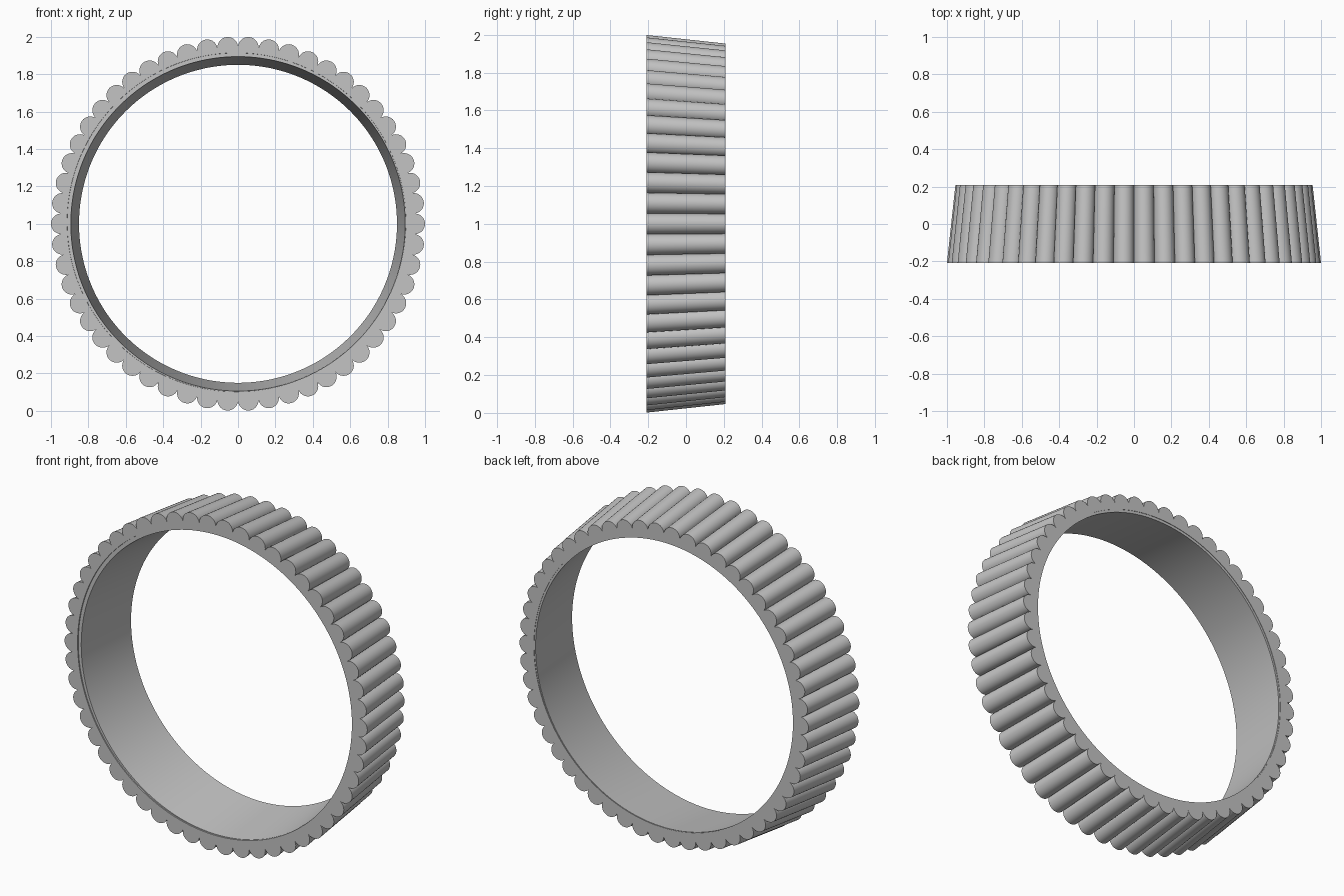
import bpy, bmesh
from math import sin, cos, pi, tau

if "Cube" in bpy.data.objects:
    bpy.data.objects.remove(bpy.data.objects["Cube"])

BUMPS, STEPS = 54, 14          # scallops around the rim, segments per scallop
HALF = 0.208                   # half the width of the band
BACK = 0.955                   # taper from front to back
N = BUMPS * STEPS

grey = bpy.data.materials.new("plain grey")
grey.use_nodes = True
colour = (0.55, 0.55, 0.55, 1)
grey.diffuse_color = colour
grey.node_tree.nodes["Principled BSDF"].inputs["Base Color"].default_value = colour


def circle(radius, cx=0, cz=0):
    return [(cx + radius * cos(tau * i / N - pi / BUMPS),
             cz + radius * sin(tau * i / N - pi / BUMPS)) for i in range(N)]


def scallops(scale):
    """Outline of touching half circles set around a ring."""
    bump = sin(pi / BUMPS) / (1 + sin(pi / BUMPS))
    points = []
    for b in range(BUMPS):
        a = tau * b / BUMPS
        for s in range(STEPS):
            t = a - pi / 2 + pi * s / STEPS
            points.append((scale * ((1 - bump) * cos(a) + bump * cos(t)),
                           scale * ((1 - bump) * sin(a) + bump * sin(t))))
    return points


def band(name, loops):
    """Closed ring skinned through (y, outline) loops."""
    bm = bmesh.new()
    rings = [[bm.verts.new((x, y, z + 1)) for x, z in outline] for y, outline in loops]
    for k, ring in enumerate(rings):
        following = rings[(k + 1) % len(rings)]
        for i in range(N):
            j = (i + 1) % N
            bm.faces.new((ring[i], ring[j], following[j], following[i]))
    bmesh.ops.recalc_face_normals(bm, faces=bm.faces)
    mesh = bpy.data.meshes.new(name)
    bm.to_mesh(mesh)
    bm.free()
    mesh.materials.append(grey)
    obj = bpy.data.objects.new(name, mesh)
    bpy.context.collection.objects.link(obj)
    bpy.ops.object.select_all(action="DESELECT")
    obj.select_set(True)
    bpy.context.view_layer.objects.active = obj
    bpy.ops.object.shade_smooth_by_angle(angle=pi / 6)


# Scalloped outer band, its bore slightly off centre
band("fluted_band", [
    (-HALF, scallops(1)),
    (HALF, scallops(BACK)),
    (HALF, circle(0.859, 0, 0.007)),
    (-HALF, circle(0.906, -0.008, 0.008)),
])

# Smooth lining, set just behind the rims of the band
band("inner_sleeve", [
    (-HALF + 0.006, circle(0.925)),
    (HALF - 0.003, circle(0.88)),
    (HALF - 0.003, circle(0.85)),
    (-HALF + 0.006, circle(0.894)),
])
